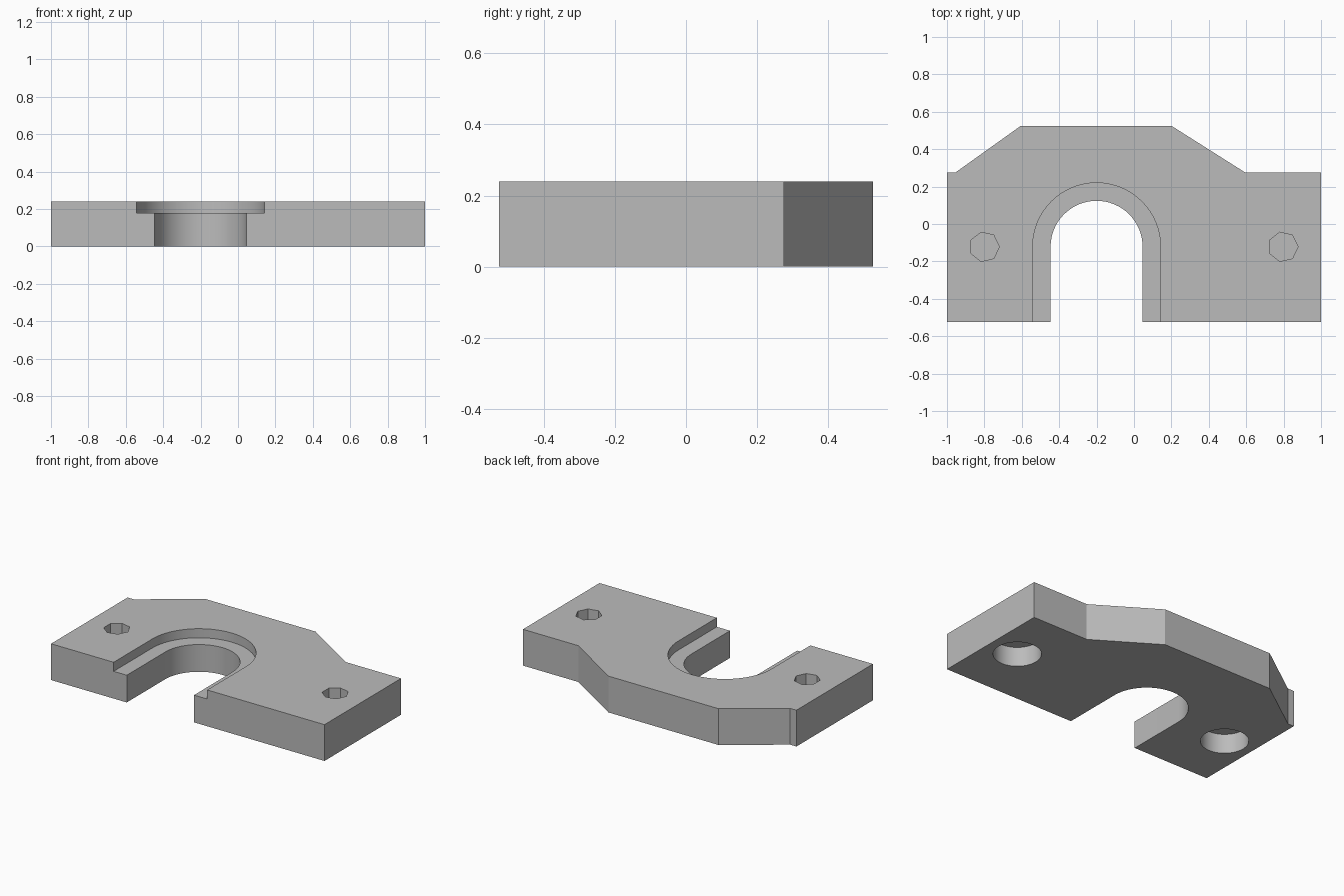
import bpy, bmesh, math

cube = bpy.data.objects.get("Cube")
if cube:
    bpy.data.objects.remove(cube, do_unlink=True)

HEIGHT = 0.24
FRONT, SHOULDER, BACK = -0.525, 0.275, 0.525

grey = bpy.data.materials.new("plain grey")
grey.use_nodes = True
grey.diffuse_color = (0.5, 0.5, 0.5, 1)
grey.node_tree.nodes["Principled BSDF"].inputs["Base Color"].default_value = (0.5, 0.5, 0.5, 1)


def prism(name, outline, z0, z1):
    """Extrude a counter-clockwise outline from z0 up to z1."""
    bm = bmesh.new()
    base = bm.faces.new([bm.verts.new((x, y, z0)) for x, y in outline])
    top = bmesh.ops.extrude_face_region(bm, geom=[base], use_keep_orig=True)
    verts = [g for g in top["geom"] if isinstance(g, bmesh.types.BMVert)]
    bmesh.ops.translate(bm, verts=verts, vec=(0, 0, z1 - z0))
    bmesh.ops.recalc_face_normals(bm, faces=bm.faces)
    mesh = bpy.data.meshes.new(name)
    bm.to_mesh(mesh)
    bm.free()
    mesh.materials.append(grey)
    obj = bpy.data.objects.new(name, mesh)
    bpy.context.collection.objects.link(obj)
    return obj


def arc(cx, cy, radius, sides, sweep=math.tau, closed=True):
    count = sides if closed else sides + 1
    return [(cx + radius * math.cos(sweep * i / sides),
             cy + radius * math.sin(sweep * i / sides)) for i in range(count)]


def slot(radius):
    """Round-ended slot that runs out through the front edge."""
    cx, cy = -0.2, -0.122
    end = FRONT - 0.1
    return (arc(cx, cy, radius, 32, math.pi, closed=False)
            + [(cx - radius, end), (cx + radius, end)])


def cut(target, outline, z0, z1):
    cutter = prism("cutter", outline, z0, z1)
    cutter.hide_render = True
    mod = target.modifiers.new("cut", 'BOOLEAN')
    mod.operation = 'DIFFERENCE'
    mod.solver = 'EXACT'
    mod.object = cutter
    bpy.context.view_layer.objects.active = target
    bpy.ops.object.modifier_apply(modifier=mod.name)
    bpy.data.objects.remove(cutter, do_unlink=True)


# Plate with sloping rear shoulders
plate = prism("mounting_plate", [
    (-1, FRONT), (1, FRONT), (1, SHOULDER), (0.595, SHOULDER),
    (0.2, BACK), (-0.605, BACK), (-0.955, SHOULDER), (-1, SHOULDER)], 0, HEIGHT)

# Stepped slot: narrow all the way through, wide recess at the top
cut(plate, slot(0.246), -0.1, HEIGHT + 0.1)
cut(plate, slot(0.342), 0.18, HEIGHT + 0.1)

# Screw holes: seven-sided from above, round counterbore below, thin web between
for x in (-0.8, 0.797):
    cut(plate, arc(x, -0.122, 0.08, 7), 0.136, HEIGHT + 0.1)
    cut(plate, arc(x, -0.122, 0.143, 40), -0.1, 0.128)

bpy.ops.object.select_all(action='DESELECT')
plate.select_set(True)
bpy.context.view_layer.objects.active = plate
bpy.ops.object.shade_smooth_by_angle(angle=math.radians(20))
